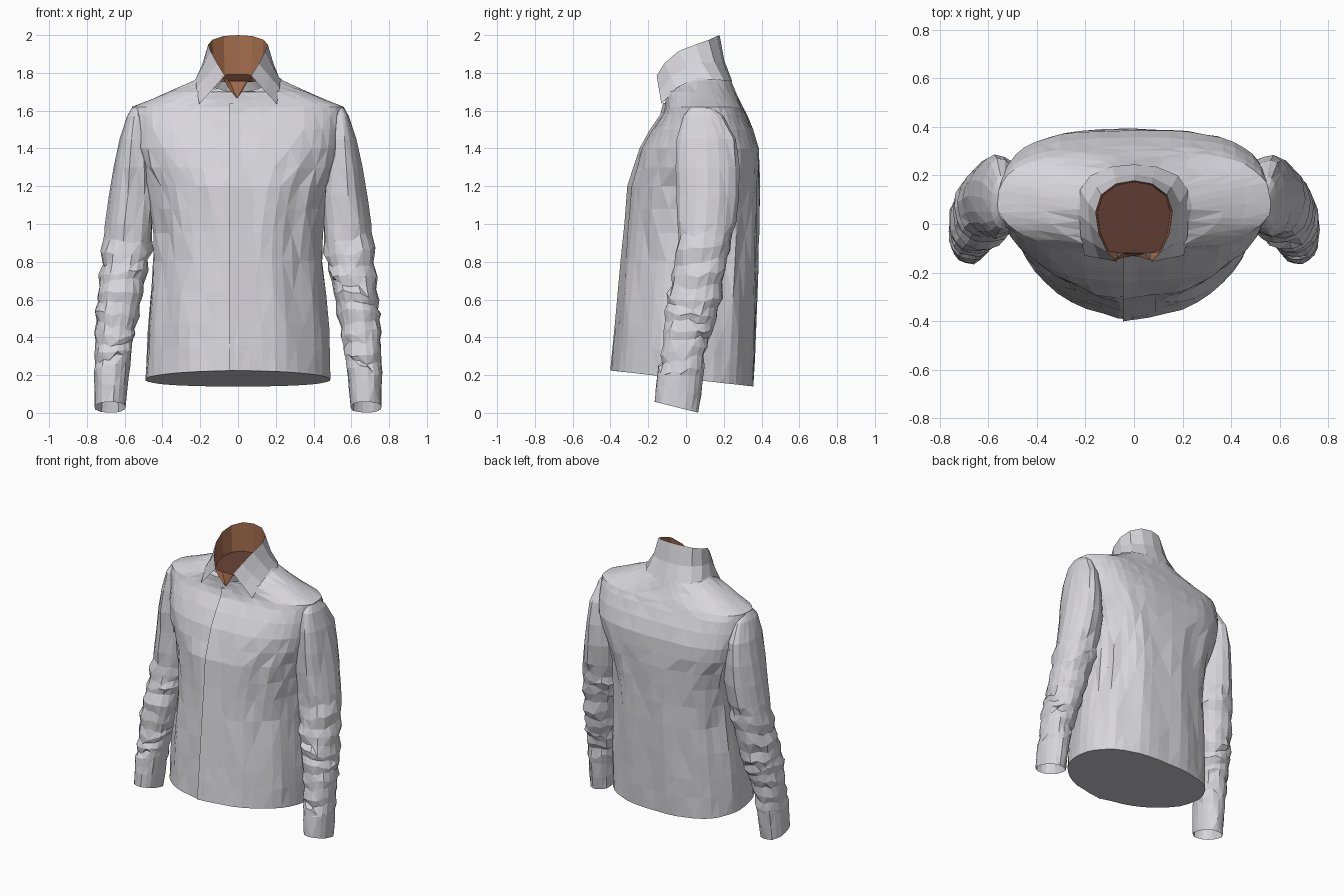
import bpy, bmesh, math, random
from mathutils import Vector

if "Cube" in bpy.data.objects:
    bpy.data.objects.remove(bpy.data.objects["Cube"])


def material(name, rgb):
    m = bpy.data.materials.new(name)
    m.diffuse_color = (*rgb, 1)
    m.use_nodes = True
    m.node_tree.nodes["Principled BSDF"].inputs["Base Color"].default_value = m.diffuse_color
    return m


CLOTH = material("light grey cloth", (0.68, 0.67, 0.71))
LINING = material("brown lining", (0.37, 0.155, 0.075))
NECK = material("dark red brown", (0.13, 0.05, 0.035))


def finish(name, bm, mats, recalc=True):
    if recalc:
        bmesh.ops.recalc_face_normals(bm, faces=bm.faces)
    me = bpy.data.meshes.new(name)
    bm.to_mesh(me)
    bm.free()
    for m in mats:
        me.materials.append(m)
    ob = bpy.data.objects.new(name, me)
    bpy.context.collection.objects.link(ob)
    return ob


def sample(table, z):
    # linear interpolation in a table sorted by height
    for a, b in zip(table, table[1:]):
        if z <= b[0]:
            t = max(0, (z - a[0]) / (b[0] - a[0]))
            return [p + (q - p) * t for p, q in zip(a, b)][1:]
    return list(table[-1][1:])


def loft(bm, rings):
    rows = [[bm.verts.new(p) for p in r] for r in rings]
    n = len(rows[0])
    for i, (a, b) in enumerate(zip(rows, rows[1:])):
        for k in range(n):
            j = (k + 1) % n
            if (i + k) % 2:
                bm.faces.new((a[k], a[j], b[j]))
                bm.faces.new((a[k], b[j], b[k]))
            else:
                bm.faces.new((a[k], a[j], b[k]))
                bm.faces.new((a[j], b[j], b[k]))
    return rows


def spow(v, e):
    return math.copysign(abs(v) ** e, v)


# Torso profile: height, half width, widest y, front y, back y
TORSO = [(0.18, .49, .02, -.39, .36), (0.45, .48, .03, -.365, .37),
         (0.80, .447, .05, -.335, .38), (1.00, .445, .06, -.315, .385),
         (1.20, .475, .08, -.30, .39), (1.30, .52, .09, -.268, .388),
         (1.40, .545, .09, -.235, .385), (1.50, .553, .09, -.18, .355),
         (1.58, .56, .08, -.125, .32), (1.62, .56, .08, -.11, .30),
         (1.66, .46, .08, -.11, .282), (1.70, .37, .08, -.11, .262),
         (1.76, .235, .06, -.11, .240), (1.80, .19, .05, -.11, .215)]
# Cross-section squareness: height, front x, front y, back x, back y
SHAPE = [(0.9, 1.05, 1.05, .85, .8), (1.3, .8, .97, .68, .65),
         (1.6, .75, .9, .68, .65), (1.72, 1, 1, .95, .95), (2, 1, 1, 1, 1)]


def hem_tilt(y, z):
    return -0.112 * y * max(0, 1 - (z - 0.18) / 0.9)


def torso_point(z, a):
    w, c, yf, yb = sample(TORSO, z)
    fx, fy, bx, by = sample(SHAPE, z)
    s, co = math.sin(a), math.cos(a)
    if s < 0:
        x, y = w * spow(co, fx), c + (c - yf) * spow(s, fy)
    else:
        x, y = w * spow(co, bx), c + (yb - c) * spow(s, by)
    # dip the upper rings at the front so the neckline slopes forward
    dip = max(0, z - 1.70) * 1.0 * max(0, -s)
    return Vector((x, y, z + hem_tilt(y, z) - dip))


# Torso with soft vertical folds and a closed hem
random.seed(4)
bm = bmesh.new()
heights = [.18, .32, .45, .62, .8, .95, 1.08, 1.2, 1.3, 1.4, 1.5, 1.58,
           1.62, 1.66, 1.70, 1.76, 1.80]
SIDES = 44
rings = []
for z in heights:
    ring = []
    for k in range(SIDES):
        a = 2 * math.pi * k / SIDES
        p = torso_point(z, a)
        side = abs(math.cos(a))
        amount = 0.003 + (0.010 * side ** 2 if 0.7 < z < 1.35 else 0)
        fold = 0.006 * math.sin(11 * a + 2 * z) if z < 1.25 else 0
        if z in (.18, 1.80):
            fold *= 0.4
        d = random.uniform(-amount, amount) + fold
        ring.append(p + Vector((math.cos(a), math.sin(a), 0)) * d)
    rings.append(ring)
rows = loft(bm, rings)
bm.faces.new(rows[0])
finish("shirt_body", bm, [CLOTH])

# Front placket: a lapped strip standing slightly proud of the body
bm = bmesh.new()
prev = None
for z in [.18, .45, .8, 1.0, 1.2, 1.3, 1.4, 1.5, 1.58, 1.64]:
    yf = sample(TORSO, z)[2]
    zz = z + hem_tilt(yf, z)
    row = [bm.verts.new(v) for v in ((-.045, yf + .012, zz), (-.045, yf - .011, zz),
                                     (.09, yf + .012, zz))]
    if prev:
        for k in range(2):
            bm.faces.new((prev[k], prev[k + 1], row[k + 1], row[k]))
    else:
        bm.faces.new(row)
    prev = row
finish("front_placket", bm, [CLOTH])

# Sleeve profile: height, inner x, outer x, front y, back y
SLEEVE = [(0.03, .595, .76, -.165, .065), (0.20, .58, .76, -.15, .09),
          (0.30, .565, .76, -.13, .10), (0.45, .545, .755, -.115, .14),
          (0.60, .51, .745, -.10, .18), (0.75, .48, .73, -.07, .21),
          (0.88, .455, .715, -.05, .24), (1.00, .45, .70, -.05, .26),
          (1.15, .435, .68, -.05, .28), (1.30, .45, .655, -.055, .285),
          (1.45, .47, .625, -.045, .265), (1.57, .49, .588, -.02, .20),
          (1.615, .51, .562, .02, .14)]


def sleeve(name, sign, seed):
    random.seed(seed)
    bm = bmesh.new()
    hs = [.03, .12, .20, .24, .29, .33, .38, .42, .47, .52, .57, .62, .68, .74,
          .80, .86, .92, 1.0, 1.15, 1.3, 1.45, 1.57, 1.615]
    rings = []
    for i, z in enumerate(hs):
        xi, xo, yf, yb = sample(SLEEVE, z)
        crumple = .2 < z < .95
        ring = []
        for k in range(18):
            a = 2 * math.pi * k / 18
            f = 1 + random.uniform(-.035, .035)
            dz = 0
            if crumple:
                # slanting gathers round the forearm
                f += (.07 if i % 2 else -.06) * (.6 + .4 * math.sin(a * 2 + i))
                dz = .022 * math.sin(a + seed + i * .7) + random.uniform(-.015, .015)
            elif .95 <= z < 1.5:
                f += .03 * math.sin(5 * a + z)
            x = (xi + xo) / 2 + (xo - xi) / 2 * f * spow(math.cos(a), .9)
            y = (yf + yb) / 2 + (yb - yf) / 2 * f * spow(math.sin(a), .9)
            if z < .15:
                dz -= .25 * (y - (yf + yb) / 2)
            ring.append((sign * x, y, z + dz))
        rings.append(ring)
    # turned-in cuff opening
    cuff = [(x * .9 + sign * .068, y * .9 - .005, z + .08) for x, y, z in rings[0]]
    rows = loft(bm, [cuff] + rings)
    bm.faces.new(rows[0])
    bm.faces.new(rows[-1])
    finish(name, bm, [CLOTH])


sleeve("right_sleeve", 1, 3)
sleeve("left_sleeve", -1, 8)

# Collar: fold line and lower edge from front point to centre back
FOLD = [(.07, -.155, 1.785), (.11, -.115, 1.85), (.145, -.04, 1.915), (.158, .05, 1.95),
        (.135, .12, 1.975), (.075, .165, 1.995), (0, .178, 2.0)]
EDGE = [(.205, -.13, 1.635), (.22, -.05, 1.72), (.225, .04, 1.765), (.222, .14, 1.765),
        (.18, .20, 1.76), (.09, .237, 1.755), (0, .245, 1.755)]


def mirrored(pts):
    return pts + [(-x, y, z) for x, y, z in reversed(pts[:-1])]


bm = bmesh.new()
fold, edge = mirrored(FOLD), mirrored(EDGE)
top = [bm.verts.new(p) for p in fold]
low = [bm.verts.new(p) for p in edge]
# the stand bows in halfway down
mid = [bm.verts.new((f[0] * .4 + e[0] * .6 - .008 * math.copysign(1, f[0]) * (f[0] != 0),
                     f[1] * .45 + e[1] * .55 - .012 * (e[1] > .1),
                     f[2] * .45 + e[2] * .55)) for f, e in zip(fold, edge)]
# the neck floor leans down toward the front
base = [bm.verts.new((x * .95, max(y * .97, -.118), 1.77 + .12 * min(y, .18)))
        for x, y, z in fold]
for k in range(len(top) - 1):
    bm.faces.new((top[k], top[k + 1], mid[k + 1], mid[k]))
    bm.faces.new((mid[k], mid[k + 1], low[k + 1], low[k]))
    bm.faces.new((top[k + 1], top[k], base[k], base[k + 1])).material_index = 1
# floor closing the neck opening
bm.faces.new(base).material_index = 2
finish("collar", bm, [CLOTH, LINING, NECK])

# Lining showing in the open neck below the collar
bm = bmesh.new()
pts = [(-.085, -.150, 1.785), (-.05, -.14, 1.72), (-.005, -.132, 1.665),
       (.02, -.135, 1.70), (.07, -.150, 1.785), (.045, -.119, 1.756), (-.045, -.119, 1.756)]
v = [bm.verts.new(p) for p in pts]
for f in ((0, 1, 6), (1, 2, 6), (2, 5, 6), (2, 3, 5), (3, 4, 5)):
    bm.faces.new([v[i] for i in f])
finish("neck_lining", bm, [LINING], recalc=False)
